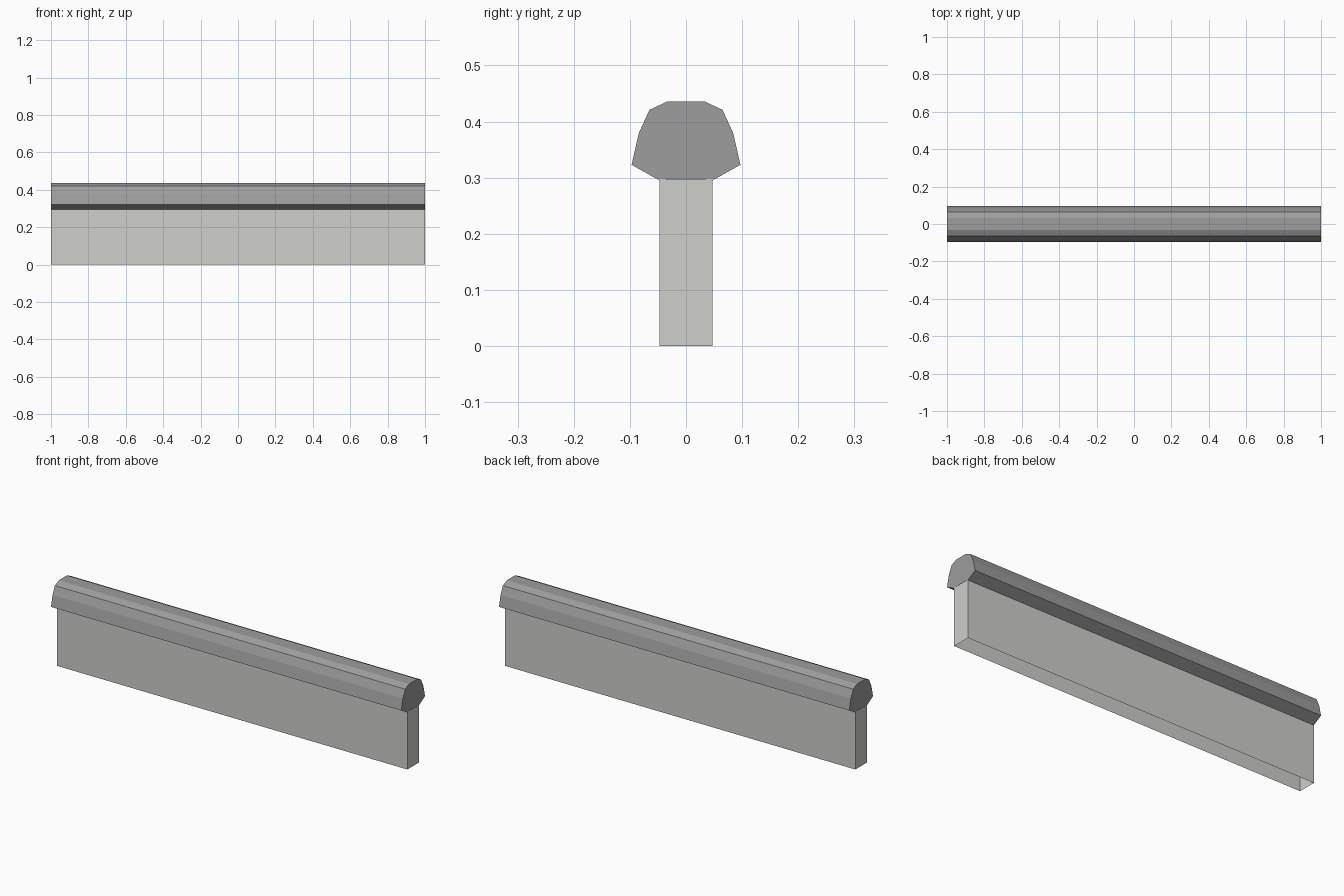
import bpy, bmesh

if "Cube" in bpy.data.objects:
    bpy.data.objects.remove(bpy.data.objects["Cube"])


def material(name, rgb):
    m = bpy.data.materials.new(name)
    m.diffuse_color = (*rgb, 1.0)
    m.use_nodes = True
    m.node_tree.nodes["Principled BSDF"].inputs["Base Color"].default_value = m.diffuse_color
    return m


def add_object(name, bm, mat):
    mesh = bpy.data.meshes.new(name)
    bm.normal_update()
    bm.to_mesh(mesh)
    bm.free()
    mesh.materials.append(mat)
    obj = bpy.data.objects.new(name, mesh)
    bpy.context.collection.objects.link(obj)
    return obj


light_stone = material("light stone", (0.62, 0.62, 0.60))
grey_stone = material("grey stone", (0.34, 0.34, 0.34))

# Wall body: hollow box, open underneath and under the coping
bm = bmesh.new()
bmesh.ops.create_cube(bm, size=1.0)
for v in bm.verts:
    v.co.x *= 2.0
    v.co.y *= 0.095
    v.co.z = (v.co.z + 0.5) * 0.298
caps = [f for f in bm.faces if abs(f.normal.z) > 0.9]
bmesh.ops.delete(bm, geom=caps, context='FACES_ONLY')
add_object("wall_body", bm, light_stone)

# Coping: mirrored half profile swept along x
half = [(0.033, 0.299), (0.047, 0.295), (0.097, 0.323), (0.084, 0.380),
        (0.065, 0.421), (0.033, 0.436)]
profile = half + [(-y, z) for y, z in reversed(half)]
bm = bmesh.new()
end = bm.faces.new([bm.verts.new((-1.0, y, z)) for y, z in profile])
ext = bmesh.ops.extrude_face_region(bm, geom=[end], use_keep_orig=True)
bmesh.ops.translate(bm, vec=(2.0, 0, 0),
                    verts=[g for g in ext["geom"] if isinstance(g, bmesh.types.BMVert)])
bmesh.ops.recalc_face_normals(bm, faces=bm.faces)
add_object("wall_coping", bm, grey_stone)
